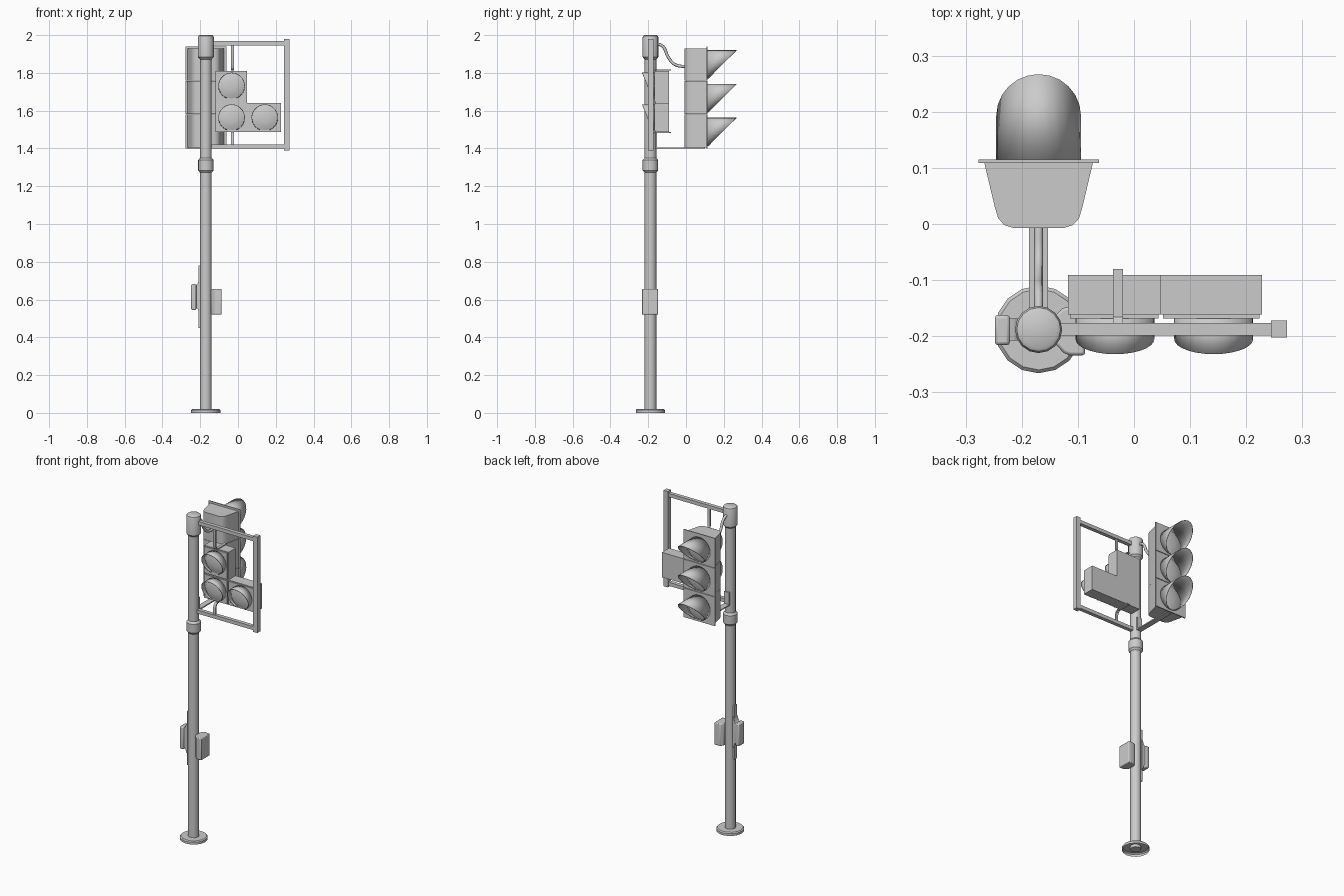
import bpy, bmesh, math
from mathutils import Vector

if "Cube" in bpy.data.objects:
    bpy.data.objects.remove(bpy.data.objects["Cube"])

PX, PY = -0.17, -0.188   # pole axis


def finish(name, bm, smooth=None, bevel=0, thick=0):
    bmesh.ops.recalc_face_normals(bm, faces=bm.faces)
    me = bpy.data.meshes.new(name)
    bm.to_mesh(me)
    bm.free()
    ob = bpy.data.objects.new(name, me)
    bpy.context.collection.objects.link(ob)
    if thick:
        m = ob.modifiers.new("thickness", 'SOLIDIFY')
        m.thickness = thick
        m.offset = 0
    if bevel:
        m = ob.modifiers.new("bevel", 'BEVEL')
        m.width, m.segments = bevel, 2
        m.limit_method = 'ANGLE'
    if smooth:
        bpy.ops.object.select_all(action='DESELECT')
        ob.select_set(True)
        bpy.context.view_layer.objects.active = ob
        bpy.ops.object.shade_smooth_by_angle(angle=math.radians(smooth))
    return ob


def box(name, x0, x1, y0, y1, z0, z1, bevel=0):
    bm = bmesh.new()
    bmesh.ops.create_cube(bm, size=1)
    for v in bm.verts:
        v.co = Vector(((x0 + x1) / 2 + v.co.x * (x1 - x0),
                       (y0 + y1) / 2 + v.co.y * (y1 - y0),
                       (z0 + z1) / 2 + v.co.z * (z1 - z0)))
    return finish(name, bm, 30 if bevel else None, bevel)


def prism(name, pts, axis, lo, hi, smooth=None, bevel=0):
    """Closed 2D profile extruded along one axis."""
    bm = bmesh.new()

    def place(p, d):
        c = list(p)
        c.insert("xyz".index(axis), d)
        return bm.verts.new(c)
    a = [place(p, lo) for p in pts]
    b = [place(p, hi) for p in pts]
    bm.faces.new(a)
    bm.faces.new(b[::-1])
    for i in range(len(pts)):
        j = (i + 1) % len(pts)
        bm.faces.new((a[i], a[j], b[j], b[i]))
    return finish(name, bm, smooth, bevel)


def lathe(name, prof, n=16, close=(True, True)):
    """Radius/height profile spun around the pole axis."""
    bm = bmesh.new()
    rings = [[bm.verts.new((PX + r * math.cos(2 * math.pi * i / n),
                            PY + r * math.sin(2 * math.pi * i / n), z))
              for i in range(n)] for r, z in prof]
    for a, b in zip(rings, rings[1:]):
        for i in range(n):
            j = (i + 1) % n
            bm.faces.new((a[i], a[j], b[j], b[i]))
    if close[0]:
        bm.faces.new(rings[0])
    if close[1]:
        bm.faces.new(rings[-1])
    return finish(name, bm, 35)


def visor(name, x, z, r, y0, s, short, long, gap=0, n=24):
    """Hood tube with a slanted mouth; s is the facing direction on y."""
    bm = bmesh.new()
    rows = []
    for i in range(n + 1):
        t = -math.pi / 2 + gap / 2 + (2 * math.pi - gap) * i / n
        c, h = r * math.cos(t), r * math.sin(t)
        depth = short + (long - short) * (h / r + 1) / 2
        rows.append([bm.verts.new((x + c, y0 + s * d, z + h)) for d in (0, depth)])
    for a, b in zip(rows, rows[1:]):
        bm.faces.new((a[0], b[0], b[1], a[1]))
    if not gap:
        bmesh.ops.remove_doubles(bm, verts=bm.verts, dist=1e-5)
    finish(name, bm, 40, thick=0.003)


def lens(name, x, z, r, y0, s, n=24):
    """Shallow domed lens."""
    bm = bmesh.new()
    rings = [[bm.verts.new((x + r * k * math.cos(2 * math.pi * i / n), y0 + s * d,
                            z + r * k * math.sin(2 * math.pi * i / n)))
              for i in range(n)] for k, d in ((1, 0), (0.7, 0.007), (0.35, 0.011))]
    for a, b in zip(rings, rings[1:]):
        for i in range(n):
            j = (i + 1) % n
            bm.faces.new((a[i], a[j], b[j], b[i]))
    bm.faces.new(rings[-1])
    finish(name, bm, 40)


# pole, base flange and collars
lathe("base_flange", [(0.078, 0), (0.078, 0.014), (0.072, 0.02), (0.03, 0.02)], close=(False, False))
lathe("pole", [(0.031, 0.003), (0.031, 1.96)])
lathe("collar", [(0.031, 1.272), (0.041, 1.284), (0.041, 1.338), (0.031, 1.35)], close=(False, False))
lathe("pole_cap", [(0.031, 1.872), (0.042, 1.884), (0.042, 1.988), (0.039, 1.996), (0.033, 2.0)],
      close=(False, True))

# side frame carrying the small signal
box("frame_post", 0.244, 0.273, -0.202, -0.172, 1.39, 1.98)
for nm, z in (("upper", 1.957), ("lower", 1.41)):
    box("frame_bar_" + nm, PX, 0.25, -0.199, -0.176, z - 0.011, z + 0.011)

# bent strap hangers between frame and small signal
for nm, zb, zp in (("upper", 1.955, 1.812), ("lower", 1.412, 1.487)):
    s = 1 if zb > zp else -1
    outer = [(-0.19, zb), (-0.19, zp + s * 0.03), (-0.184, zp + s * 0.012),
             (-0.17, zp), (-0.08, zp)]
    inner = [(-0.08, zp + s * 0.006), (-0.166, zp + s * 0.006),
             (-0.178, zp + s * 0.016), (-0.182, zp + s * 0.032), (-0.182, zb)]
    prism("hanger_" + nm, outer + inner, 'x', -0.037, -0.02, 30)

# L-shaped small signal facing front
for nm, x0, x1, z0, z1 in (("top", -0.118, 0.048, 1.641, 1.811),
                           ("corner", -0.118, 0.048, 1.488, 1.641),
                           ("side", 0.048, 0.228, 1.488, 1.641)):
    box("small_housing_" + nm, x0, x1, -0.161, -0.091, z0, z1)
    box("small_door_" + nm, x0 + 0.004, x1 - 0.004, -0.168, -0.161, z0 + 0.004, z1 - 0.004)
for nm, x, z in (("top", -0.034, 1.731), ("corner", -0.034, 1.563), ("side", 0.142, 1.563)):
    visor("small_visor_" + nm, x, z, 0.069, -0.166, -1, 0.012, 0.066, gap=0.75)
    lens("small_lens_" + nm, x, z, 0.066, -0.169, -1)

# three-section main signal facing back
for i, (z0, z1) in enumerate(((1.405, 1.58), (1.582, 1.757), (1.759, 1.928))):
    prism("main_housing_%d" % i,
          [(PX - 0.097, 0.11), (PX - 0.078, 0.03), (PX - 0.072, 0.01), (PX - 0.061, -0.002),
           (PX - 0.045, -0.007), (PX + 0.045, -0.007), (PX + 0.061, -0.002),
           (PX + 0.072, 0.01), (PX + 0.078, 0.03), (PX + 0.097, 0.11)], 'z', z0, z1, 35)
    zc = (1.488, 1.666, 1.845)[i]
    visor("main_visor_%d" % i, PX, zc, 0.074, 0.113, 1, 0.006, 0.154)
    lens("main_lens_%d" % i, PX, zc, 0.072, 0.115, 1)
for i, (z0, z1) in enumerate(((1.4, 1.579), (1.583, 1.756), (1.76, 1.94))):
    box("main_door_%d" % i, PX - 0.107, PX + 0.108, 0.109, 0.115, z0, z1)

# lower arm of the main signal with its pole plate
box("arm_lower", PX - 0.017, PX + 0.017, -0.165, 0.1, 1.399, 1.406)
box("arm_pole_plate", PX - 0.017, PX + 0.017, -0.165, -0.153, 1.399, 1.48)

# curved cable to the main signal
cu = bpy.data.curves.new("signal_cable", 'CURVE')
cu.dimensions = '3D'
cu.bevel_depth = 0.008
cu.bevel_resolution = 2
cu.resolution_u = 5
pts = [(-0.155, 1.955), (-0.122, 1.94), (-0.095, 1.885), (-0.06, 1.845), (0.0, 1.832)]
sp = cu.splines.new('BEZIER')
sp.bezier_points.add(len(pts) - 1)
for bp, (y, z) in zip(sp.bezier_points, pts):
    bp.co = (PX, y, z)
    bp.handle_left_type = bp.handle_right_type = 'AUTO'
bpy.context.collection.objects.link(bpy.data.objects.new("signal_cable", cu))

# push-button unit on the left with strap plate
box("button_strap", -0.208, -0.196, PY - 0.013, PY + 0.013, 0.45, 0.78)
prism("button_mount", [(-0.2, 0.52), (-0.207, 0.53), (-0.213, 0.55), (-0.224, 0.562),
                       (-0.224, 0.675), (-0.213, 0.685), (-0.207, 0.705), (-0.2, 0.715)],
      'y', PY - 0.02, PY + 0.02, 30)
box("button_box", -0.248, -0.221, -0.216, -0.162, 0.545, 0.682, bevel=0.006)

# control box on the right
prism("control_box", [(-0.142, -0.212), (-0.125, -0.23), (-0.115, -0.234), (-0.087, -0.234),
                      (-0.087, -0.149), (-0.115, -0.147), (-0.128, -0.15), (-0.142, -0.165)],
      'z', 0.52, 0.656, 30, bevel=0.005)
